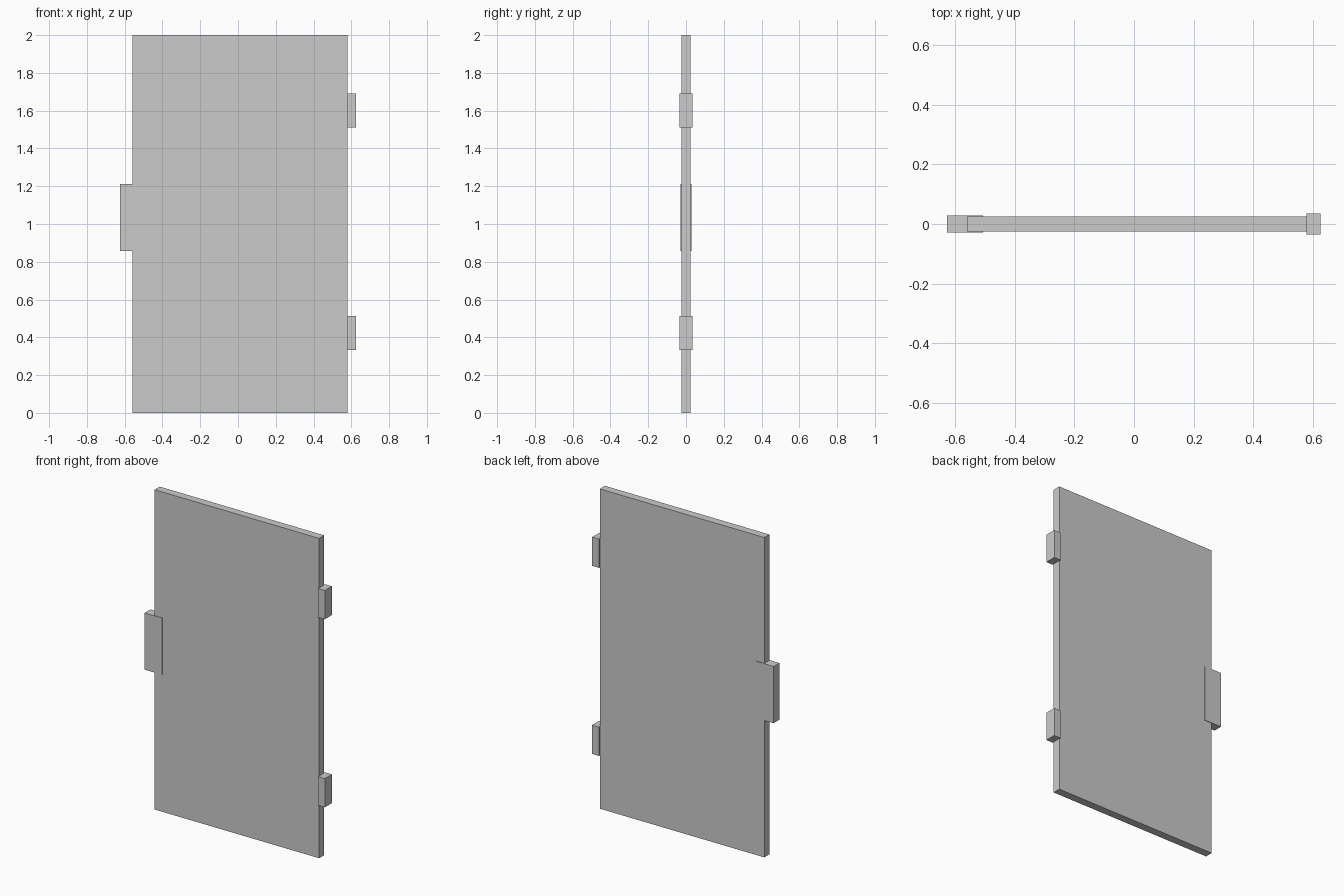
import bpy

if "Cube" in bpy.data.objects:
    bpy.data.objects.remove(bpy.data.objects["Cube"])


def box(name, x, y, z):
    """Axis-aligned box from (min, max) ranges."""
    ranges = (x, y, z)
    bpy.ops.mesh.primitive_cube_add(size=1, location=[(a + b) / 2 for a, b in ranges])
    ob = bpy.context.object
    ob.name = name
    ob.scale = [b - a for a, b in ranges]
    bpy.ops.object.transform_apply(location=False, rotation=False, scale=True)
    return ob


# Door leaf
box("door_panel", (-0.559, 0.579), (-0.025, 0.025), (0, 2))

# Lock plate wrapping the free edge
box("lock_plate", (-0.626, -0.506), (-0.0285, 0.0285), (0.858, 1.213))

# Hinges on the opposite edge
for name, z in (("lower_hinge", 0.424), ("upper_hinge", 1.60)):
    box(name, (0.577, 0.625), (-0.035, 0.035), (z - 0.09, z + 0.09))
